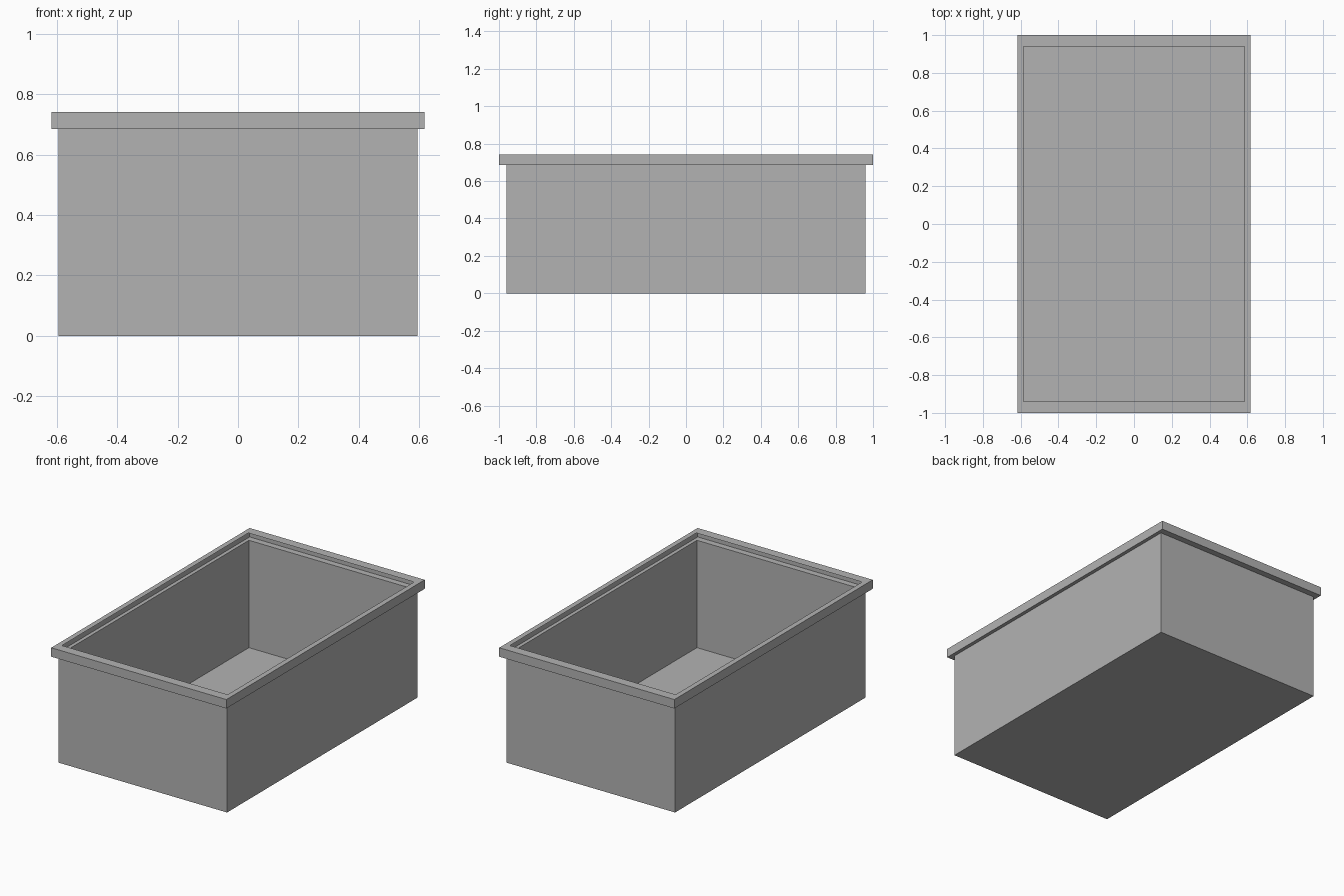
import bpy
import bmesh

default_cube = bpy.data.objects.get("Cube")
if default_cube:
    bpy.data.objects.remove(default_cube, do_unlink=True)

# Single flat colour
GREY = (0.45, 0.45, 0.45, 1.0)
grey = bpy.data.materials.new("plain_grey")
grey.use_nodes = True
grey.diffuse_color = GREY
grey.node_tree.nodes["Principled BSDF"].inputs["Base Color"].default_value = GREY

# Rectangular sections from the floor up: half width, half length, height
SECTIONS = [
    (0.595, 0.96, 0.0),     # floor
    (0.595, 0.96, 0.685),   # top of the walls
    (0.618, 1.0, 0.685),    # underside of the rim
    (0.618, 1.0, 0.742),    # outer edge of the rim
    (0.585, 0.94, 0.742),   # inner edge of the lip
]


def add_ring(bm, half_x, half_y, z):
    corners = [(-1, -1), (1, -1), (1, 1), (-1, 1)]
    return [bm.verts.new((sx * half_x, sy * half_y, z)) for sx, sy in corners]


# Open thin-walled tub with a hollow overhanging rim
bm = bmesh.new()
rings = [add_ring(bm, *section) for section in SECTIONS]
bm.faces.new(reversed(rings[0]))
for low, high in zip(rings, rings[1:]):
    for i in range(4):
        j = (i + 1) % 4
        bm.faces.new((low[i], low[j], high[j], high[i]))

mesh = bpy.data.meshes.new("open_tub")
bm.to_mesh(mesh)
bm.free()
mesh.materials.append(grey)
tub = bpy.data.objects.new("open_tub", mesh)
bpy.context.collection.objects.link(tub)
